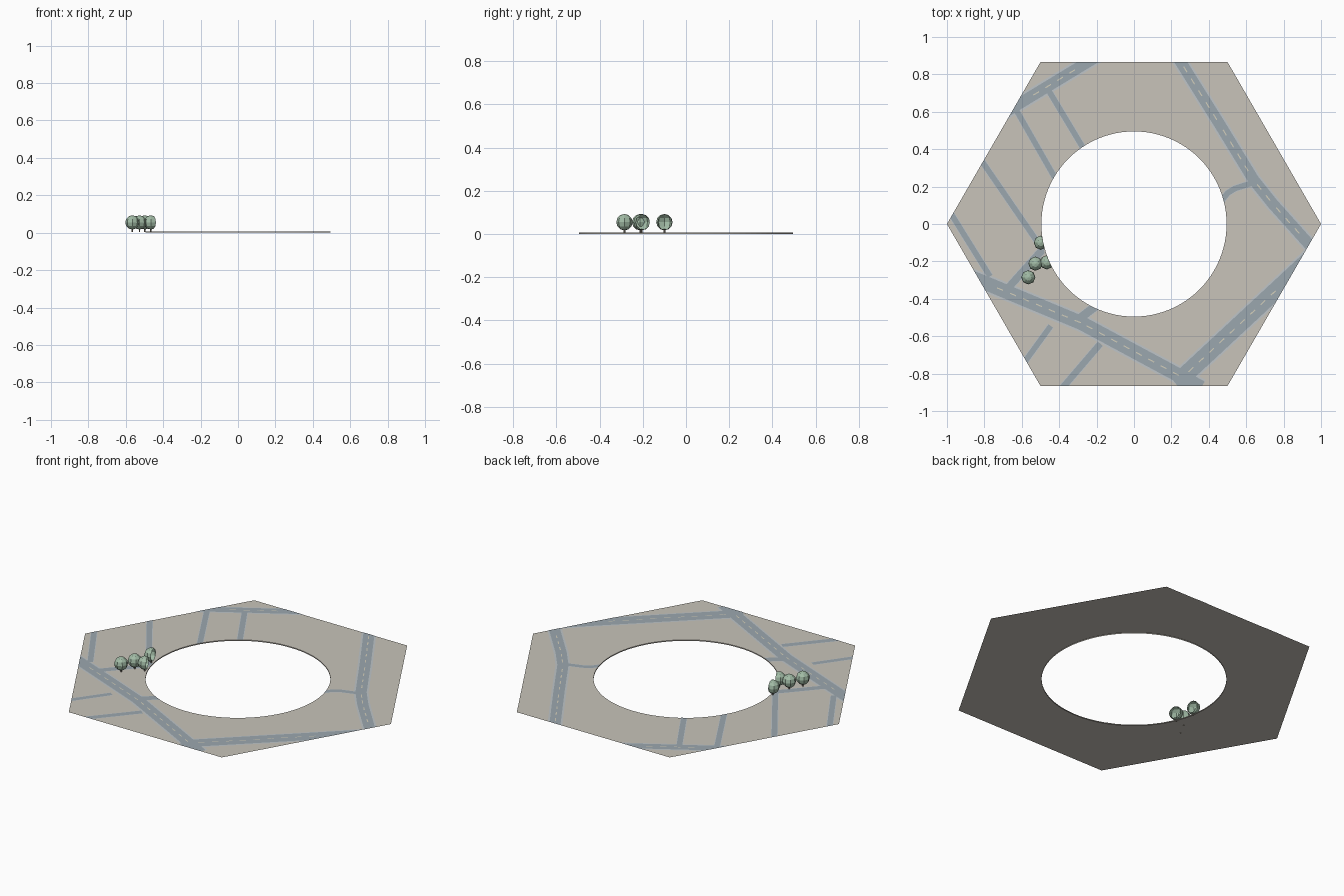
import bpy, bmesh, math
from mathutils import Vector, Matrix

if "Cube" in bpy.data.objects:
    bpy.data.objects.remove(bpy.data.objects["Cube"])

APOTHEM, HOLE, TOP = math.sqrt(3) / 2, 0.495, 0.006


def material(name, rgb):
    m = bpy.data.materials.new(name)
    m.diffuse_color = (*rgb, 1)
    m.use_nodes = True
    m.node_tree.nodes["Principled BSDF"].inputs["Base Color"].default_value = m.diffuse_color
    return m


GROUND = material("ground", (0.58, 0.55, 0.49))
ROAD = material("asphalt", (0.33, 0.39, 0.43))
CURB = material("curb", (0.52, 0.56, 0.58))
PAINT = material("lane_paint", (0.65, 0.62, 0.50))
LEAF = material("foliage", (0.36, 0.50, 0.38))
BARK = material("bark", (0.25, 0.22, 0.18))


def finish(name, bm, mat):
    me = bpy.data.meshes.new(name)
    bm.to_mesh(me)
    bm.free()
    me.materials.append(mat)
    ob = bpy.data.objects.new(name, me)
    bpy.context.collection.objects.link(ob)
    return ob


def cut(bm, co, no):
    # removes everything on the side the normal points to, leaving it open
    bmesh.ops.bisect_plane(bm, geom=bm.verts[:] + bm.edges[:] + bm.faces[:],
                           plane_co=co, plane_no=no, clear_outer=True)


def cut_at_hole(bm, p):
    d = Vector((p[0], p[1], 0)).normalized()
    cut(bm, d * HOLE, -d)


def cut_at_rim(bm):
    for k in range(6):
        a = math.radians(30 + 60 * k)
        d = Vector((math.cos(a), math.sin(a), 0))
        cut(bm, d * APOTHEM, d)


def strip(name, pts, width, z, mat, to_hole=False):
    # flat mitred ribbon along a path, clipped to the tile
    pts = [Vector(p) for p in pts]
    dirs = [(b - a).normalized() for a, b in zip(pts, pts[1:])]
    bm = bmesh.new()
    rows = []
    for i, p in enumerate(pts):
        d0, d1 = dirs[max(i - 1, 0)], dirs[min(i, len(dirs) - 1)]
        t = (d0 + d1).normalized()
        n = Vector((-t.y, t.x)) * (width / 2 / t.dot(d0))
        rows.append([bm.verts.new((*(p + n), z)), bm.verts.new((*(p - n), z))])
    for (a, b), (c, d) in zip(rows, rows[1:]):
        bm.faces.new((a, b, d, c))
    cut_at_rim(bm)
    if to_hole:
        cut_at_hole(bm, pts[-1])
    return finish(name, bm, mat)


# Hexagonal ground sheet with a round hole and a short wall round the hole
bm = bmesh.new()
N = 96
outer, inner, low = [], [], []
for i in range(N):
    a = math.tau * i / N
    k = (a + 1e-9) % (math.pi / 3) - math.pi / 6
    r = APOTHEM / math.cos(k)
    c, s = math.cos(a), math.sin(a)
    outer.append(bm.verts.new((r * c, r * s, TOP)))
    inner.append(bm.verts.new((HOLE * c, HOLE * s, TOP)))
    low.append(bm.verts.new((HOLE * c, HOLE * s, 0)))
for i in range(N):
    j = (i + 1) % N
    bm.faces.new((inner[i], outer[i], outer[j], inner[j]))
    bm.faces.new((low[i], inner[i], inner[j], low[j]))
finish("ground_tile", bm, GROUND)

# Main roads: curb, asphalt, dashed centre line
main = {
    "south_west_road": ([(-0.98, -0.24), (-0.76, -0.33), (-0.28, -0.53), (0.25, -0.815), (0.36, -0.875)], 0.075),
    "south_east_road": ([(0.22, -0.85), (0.27, -0.81), (0.98, -0.15)], 0.09),
    "east_road": ([(0.21, 0.93), (0.46, 0.53), (0.64, 0.235), (0.74, 0.11), (1.0, -0.18)], 0.06),
    "north_west_road": ([(-0.10, 0.955), (-0.29, 0.84), (-0.80, 0.53)], 0.06),
}
for name, (path, w) in main.items():
    strip(name + "_curb", path, w + 0.02, TOP + 0.0004, CURB)
    strip(name, path, w, TOP + 0.0012, ROAD)
    n = 0
    for a, b in zip(path, path[1:]):
        a, b = Vector(a), Vector(b)
        d, length = (b - a).normalized(), (b - a).length
        t = 0.03
        while t + 0.035 < length:
            q = a + d * (t + 0.02)
            if all(abs(q.x * math.cos(f) + q.y * math.sin(f)) < APOTHEM - 0.03
                   for f in (math.pi / 6, math.pi / 2, math.pi * 5 / 6)):
                strip(f"{name}_dash_{n}", [a + d * t, a + d * (t + 0.035)],
                      0.006, TOP + 0.0016, PAINT)
                n += 1
            t += 0.075

# Side streets; the last value tells whether the street ends at the hole
side = [
    ([(-0.46, 0.72), (-0.262, 0.39)], 0.03, True),
    ([(-0.63, 0.61), (-0.41, 0.225)], 0.03, True),
    ([(-0.84, 0.375), (-0.50, -0.12)], 0.03, False),
    ([(-1.00, 0.09), (-0.77, -0.28)], 0.03, False),
    ([(-0.68, -0.35), (-0.42, -0.06)], 0.04, True),
    ([(-0.31, -0.52), (-0.18, -0.42)], 0.045, True),
    ([(-0.445, -0.545), (-0.63, -0.80)], 0.03, False),
    ([(-0.18, -0.64), (-0.42, -0.92)], 0.035, False),
    ([(0.65, 0.225), (0.54, 0.19), (0.50, 0.165), (0.45, 0.10)], 0.03, True),
]
for i, (path, w, hole) in enumerate(side):
    strip(f"side_street_{i}_curb", path, w + 0.008, TOP + 0.0004, CURB, hole)
    strip(f"side_street_{i}", path, w, TOP + 0.0008, ROAD, hole)

# Low-poly trees, sliced open where they overhang the hole
trees = [(-0.565, -0.285), (-0.527, -0.212), (-0.498, -0.1), (-0.466, -0.205)]
for i, (x, y) in enumerate(trees):
    bm = bmesh.new()
    bmesh.ops.create_uvsphere(bm, u_segments=8, v_segments=6, radius=0.038,
                              matrix=Matrix.Translation((x, y, 0.055)))
    cut_at_hole(bm, (x, y))
    finish(f"tree_crown_{i}", bm, LEAF)
    bm = bmesh.new()
    bmesh.ops.create_cone(bm, cap_ends=True, segments=6, radius1=0.004, radius2=0.004,
                          depth=0.02, matrix=Matrix.Translation((x, y, TOP + 0.008)))
    cut_at_hole(bm, (x, y))
    finish(f"tree_trunk_{i}", bm, BARK)
